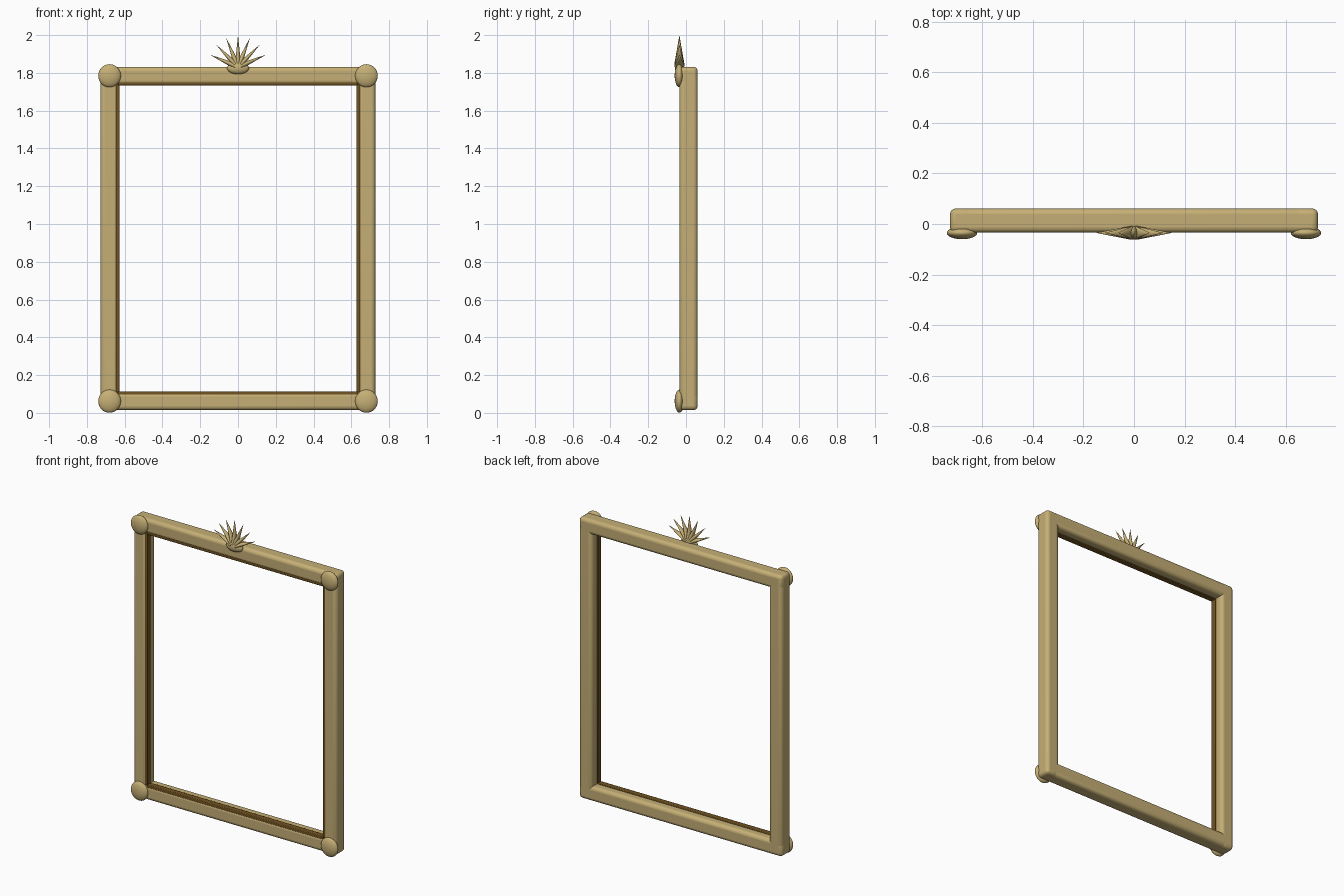
import bpy, math
from mathutils import Matrix, Vector

cube = bpy.data.objects.get("Cube")
if cube:
    bpy.data.objects.remove(cube, do_unlink=True)


def material(name, color):
    m = bpy.data.materials.new(name)
    m.use_nodes = True
    m.diffuse_color = color
    m.node_tree.nodes["Principled BSDF"].inputs["Base Color"].default_value = color
    return m


GOLD = material("antique gold", (0.56, 0.43, 0.18, 1))
BROWN = material("dark bronze", (0.16, 0.085, 0.015, 1))


def finish(name, mat, angle=40):
    ob = bpy.context.object
    ob.name = name
    ob.data.materials.append(mat)
    bpy.ops.object.shade_smooth_by_angle(angle=math.radians(angle))
    return ob


def bar(name, center, size, radius, segments, mat):
    bpy.ops.mesh.primitive_cube_add(size=1, location=center)
    bpy.context.object.scale = size
    bpy.ops.object.transform_apply(location=False, rotation=False, scale=True)
    bevel = bpy.context.object.modifiers.new("rounding", "BEVEL")
    bevel.width = radius
    bevel.segments = segments
    finish(name, mat)


def boss(name, center, radii):
    bpy.ops.mesh.primitive_uv_sphere_add(segments=32, ring_count=16, location=center)
    bpy.context.object.scale = radii
    finish(name, GOLD)


# Frame layout: bar centre lines and bar thickness
HALF, LOW, HIGH, THICK = 0.68, 0.062, 1.785, 0.095
MID_Z, SPAN_Z = (LOW + HIGH) / 2, HIGH - LOW
FRONT, BAR_Y = -0.035, 0.0135
LIP, LIP_Y = 0.02, -0.013
inset = THICK / 2 - 0.005

# Posts with their inner lips and rosettes
for side, sx in (("left", 1), ("right", -1)):
    bar(side + "_post", (sx * HALF, BAR_Y, MID_Z),
        (THICK, THICK, SPAN_Z + THICK), 0.022, 4, GOLD)
    bar(side + "_inner_lip", (sx * (HALF - inset), LIP_Y, MID_Z),
        (LIP, 0.038, SPAN_Z - THICK), 0.004, 2, BROWN)
    for level, z in (("lower", LOW), ("upper", HIGH)):
        boss(f"{side}_{level}_rosette", (sx * HALF, FRONT, z), (0.06, 0.025, 0.061))

# Rails with their inner lips
for level, z, sz in (("bottom", LOW, 1), ("top", HIGH, -1)):
    bar(level + "_rail", (0, BAR_Y, z),
        (2 * HALF + THICK, THICK, THICK), 0.022, 4, GOLD)
    bar(level + "_inner_lip", (0, LIP_Y, z + sz * inset),
        (2 * HALF - THICK, 0.038, LIP), 0.004, 2, BROWN)

# Crest: a flattened boss with a fan of pointed leaves
boss("crest_base", (0, FRONT, 1.825), (0.058, 0.023, 0.032))
root = Vector((0, FRONT, 1.83))
for i in range(-3, 4):
    turn = Matrix.Rotation(math.radians(22 * i), 4, "Y")
    length = 0.17 - 0.002 * abs(i)
    start = 0.015
    bpy.ops.mesh.primitive_cone_add(vertices=16, radius1=1, radius2=0, depth=1)
    leaf = finish(f"crest_leaf_{i + 4}", GOLD)
    size = Matrix.Diagonal((0.016, 0.027, length - start, 1))
    lift = Matrix.Translation((0, 0, (length + start) / 2))
    leaf.matrix_world = Matrix.Translation(root) @ turn @ lift @ size
